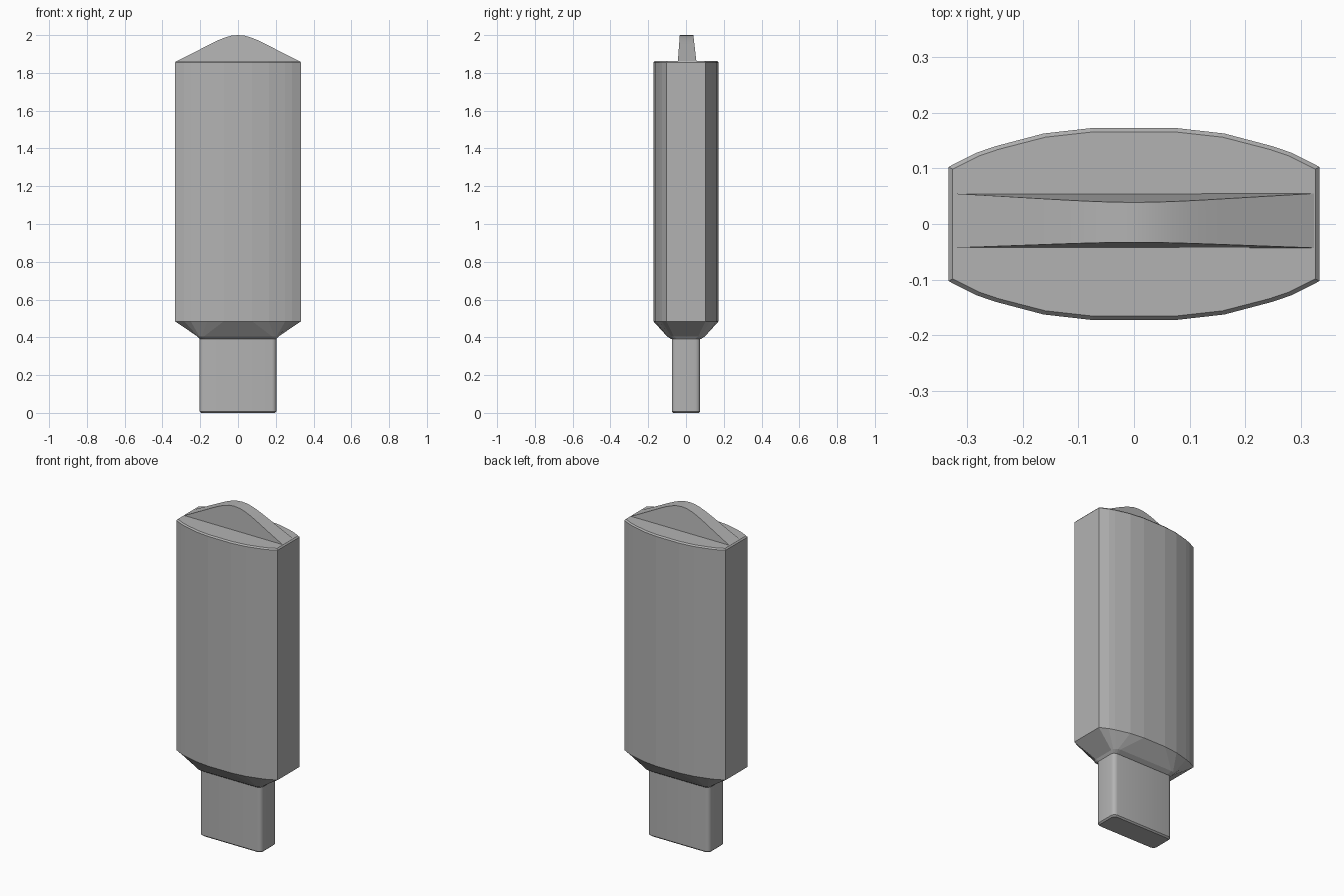
import bpy, bmesh, math

cube = bpy.data.objects.get("Cube")
if cube:
    bpy.data.objects.remove(cube)

grey = bpy.data.materials.new("mid_grey")
grey.use_nodes = True
GREY = (0.45, 0.45, 0.45, 1)
grey.diffuse_color = GREY
grey.node_tree.nodes["Principled BSDF"].inputs["Base Color"].default_value = GREY


def full_loop(quarter):
    """Mirror a +x +y quarter outline (front middle to side) into a closed loop."""
    right = quarter + [(x, -y) for x, y in reversed(quarter)]
    return right + [(-x, -y) for x, y in right]


def rounded_box(hx, hy, r, steps=4):
    quarter = []
    for i in range(steps + 1):
        a = math.pi / 2 * (1 - i / steps)
        quarter.append((hx - r + r * math.cos(a), hy - r + r * math.sin(a)))
    return full_loop(quarter)


def loft(name, rings, smooth=False):
    """Skin a stack of equal-length 3D rings and cap both ends."""
    bm = bmesh.new()
    loops = [[bm.verts.new(p) for p in ring] for ring in rings]
    n = len(loops[0])
    for a, b in zip(loops, loops[1:]):
        for i in range(n):
            j = (i + 1) % n
            bm.faces.new((a[i], a[j], b[j], b[i]))
    bm.faces.new(loops[0])
    bm.faces.new(loops[-1])
    bmesh.ops.recalc_face_normals(bm, faces=bm.faces)
    mesh = bpy.data.meshes.new(name)
    bm.to_mesh(mesh)
    bm.free()
    obj = bpy.data.objects.new(name, mesh)
    bpy.context.collection.objects.link(obj)
    mesh.materials.append(grey)
    if smooth:
        bpy.ops.object.select_all(action="DESELECT")
        obj.select_set(True)
        bpy.context.view_layer.objects.active = obj
        bpy.ops.object.shade_smooth_by_angle(angle=math.radians(30))
    return obj


def at(loop, z, inset=0.0):
    """Place a flat outline at a height, drawn in slightly for edge chamfers."""
    hx = max(x for x, y in loop)
    hy = max(y for x, y in loop)
    return [(x * (1 - inset / hx), y * (1 - inset / hy), z) for x, y in loop]


# Lens-shaped body, tapering into a neck at the bottom
lens = full_loop([(0.075, 0.173), (0.163, 0.163), (0.25, 0.14),
                  (0.285, 0.128), (0.334, 0.103)])
loft("body", [
    at(rounded_box(0.203, 0.077, 0.03), 0.39),
    at(rounded_box(0.215, 0.1, 0.035), 0.405),
    at(lens, 0.485),
    at(lens, 1.854),
    at(lens, 1.862, 0.007),
])

# Flat connector with rounded corners
plug = rounded_box(0.204, 0.075, 0.025)
loft("connector", [at(plug, 0, 0.008), at(plug, 0.008), at(plug, 0.395)], smooth=True)

# Bell-shaped ridge across the top, narrowing upwards
half = [(0.326, 1.861), (0.27, 1.889), (0.2, 1.925), (0.14, 1.956), (0.1, 1.975),
        (0.07, 1.987), (0.035, 1.997)]
bell = [(-x, z) for x, z in half] + [(0, 2.0)] + half[::-1]
base = 1.861


def ridge_side(y_base, y_top):
    ring = [(x, y_base + (y_top - y_base) * (z - base) / (2 - base), z) for x, z in bell]
    return ring + [(0.326, y_base, 1.85), (-0.326, y_base, 1.85)]


loft("top_ridge", [ridge_side(-0.043, -0.033), ridge_side(0.055, 0.039)], smooth=True)
